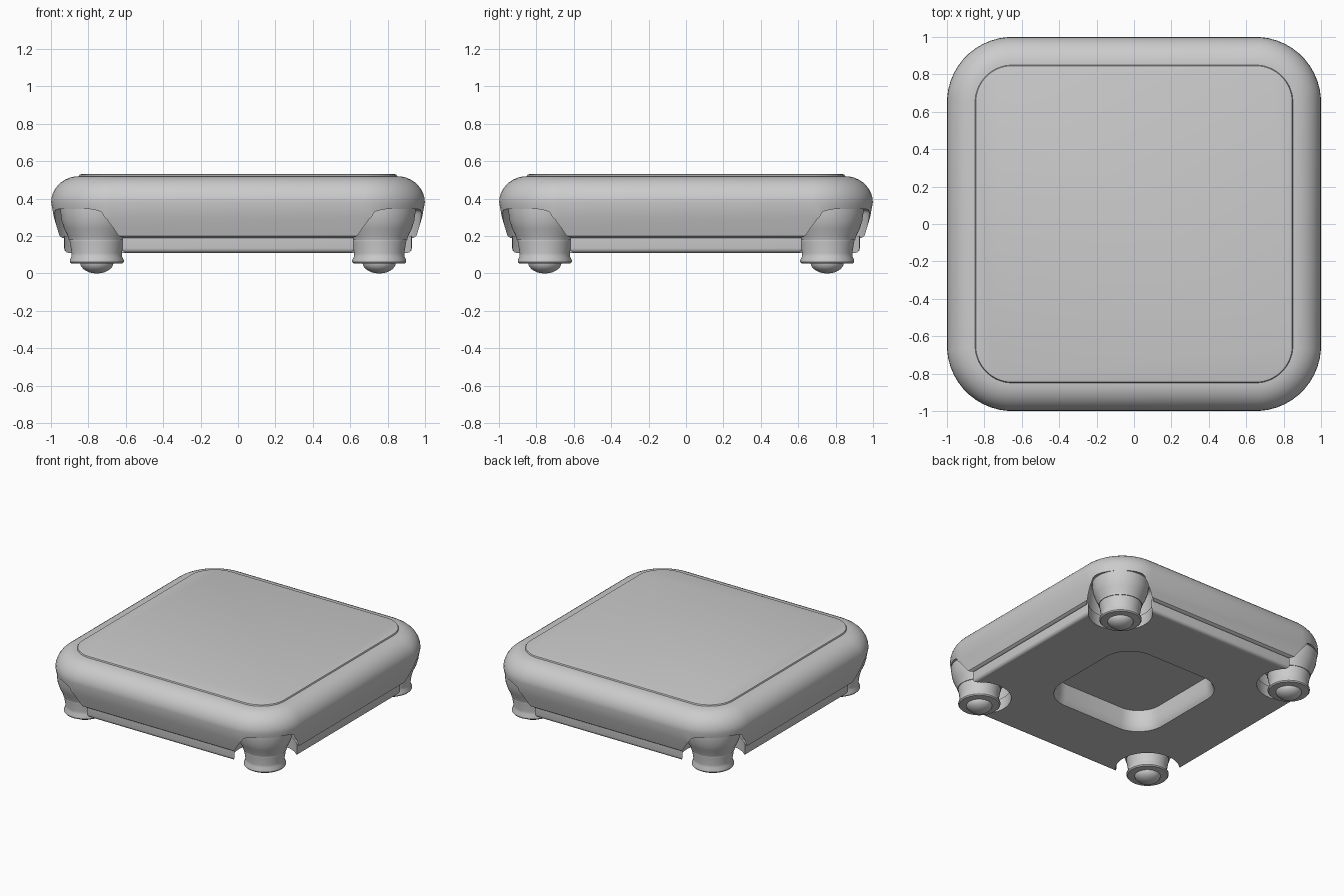
import bpy, bmesh, math
from mathutils import Vector

cube = bpy.data.objects.get("Cube")
if cube:
    bpy.data.objects.remove(cube, do_unlink=True)

# One grey plastic for the whole model
grey = bpy.data.materials.new("grey plastic")
grey.use_nodes = True
grey.diffuse_color = (0.6, 0.6, 0.6, 1)
grey.node_tree.nodes["Principled BSDF"].inputs["Base Color"].default_value = grey.diffuse_color

CORNERS = [(sx, sy) for sx in (-1, 1) for sy in (-1, 1)]
FOOT = 0.755


def loft(name, rings, at=(0, 0), steps=12):
    """Stack rounded squares given as (half width, corner radius, height), capped."""
    bm = bmesh.new()
    loops = []
    for half, radius, z in rings:
        loop = []
        for q in range(4):
            mid = math.pi / 4 + q * math.pi / 2
            inner = (half - radius) * math.sqrt(2)
            for i in range(steps):
                a = q * math.pi / 2 + (i + 0.5) / steps * math.pi / 2
                loop.append(bm.verts.new((
                    at[0] + inner * math.cos(mid) + radius * math.cos(a),
                    at[1] + inner * math.sin(mid) + radius * math.sin(a), z)))
        loops.append(loop)
    n = 4 * steps
    for low, high in zip(loops, loops[1:]):
        for i in range(n):
            j = (i + 1) % n
            bm.faces.new((low[i], low[j], high[j], high[i]))
    bm.faces.new(loops[0][::-1])
    bm.faces.new(loops[-1])
    bmesh.ops.recalc_face_normals(bm, faces=bm.faces)
    mesh = bpy.data.meshes.new(name)
    bm.to_mesh(mesh)
    bm.free()
    mesh.materials.append(grey)
    obj = bpy.data.objects.new(name, mesh)
    bpy.context.collection.objects.link(obj)
    return obj


def turned(name, profile, at):
    """Round part from (radius, height) pairs."""
    return loft(name, [(r, r, z) for r, z in profile], at, 10)


def select(obj):
    bpy.ops.object.select_all(action="DESELECT")
    obj.select_set(True)
    bpy.context.view_layer.objects.active = obj


def carve(obj, cutter):
    mod = obj.modifiers.new("carve", "BOOLEAN")
    mod.operation = "DIFFERENCE"
    mod.solver = "EXACT"
    mod.object = cutter
    select(obj)
    bpy.ops.object.modifier_apply(modifier=mod.name)
    bpy.data.objects.remove(cutter, do_unlink=True)


def arc(cx, cz, rx, rz, start, end, count=7):
    """Points (x, z) along an elliptical arc, in degrees."""
    angles = [math.radians(start + (end - start) * i / count) for i in range(count + 1)]
    return [(cx + rx * math.cos(a), cz + rz * math.sin(a)) for a in angles]


# Main shell with tapered skirt and rounded shoulder
side = [(0.94, 0.19), (0.955, 0.2), (0.985, 0.3)] + arc(0.85, 0.38, 0.15, 0.14, 0, 90, 9)
shell = loft("shell", [(h, h - 0.65, z) for h, z in side])

# Thin raised lid panel
loft("lid_panel", [(0.85, 0.2, 0.5), (0.85, 0.2, 0.522), (0.846, 0.196, 0.529), (0.835, 0.185, 0.532)])

# Base plate with softened lower edge
edge = arc(0.905, 0.135, 0.025, 0.025, -90, 0, 4)
base = loft("base_plate", [(h, h - 0.58, z) for h, z in edge + [(0.93, 0.2)]])

# Corner openings for the legs, in the shell and in the plate
for sx, sy in CORNERS:
    at = (sx * FOOT, sy * FOOT)
    hood = [(0.235, 0.1), (0.228, 0.31)] + arc(0.203, 0.32, 0.025, 0.025, 0, 90, 4)
    carve(shell, turned("hood_cutter", hood, at))
    carve(base, turned("plate_cutter", [(0.22, 0.0), (0.22, 0.3)], at))

# Central recess underneath
for part in (shell, base):
    carve(part, loft("recess_cutter", [(0.46, 0.22, 0.1), (0.445, 0.205, 0.125),
                                       (0.435, 0.195, 0.15), (0.425, 0.185, 0.26)]))

# Legs: tapered upper housing, flanged foot and domed pad
parts = [shell, base, bpy.data.objects["lid_panel"]]
for sx, sy in CORNERS:
    at = (sx * FOOT, sy * FOOT)
    tag = ("front" if sy < 0 else "back") + ("_left" if sx > 0 else "_right")
    parts.append(turned(tag + "_leg_housing", [
        (0.15, 0.18), (0.155, 0.2), (0.175, 0.24), (0.188, 0.28), (0.195, 0.33), (0.195, 0.36)], at))
    parts.append(turned(tag + "_foot", [
        (0.125, 0.052), (0.138, 0.054), (0.145, 0.062), (0.145, 0.072), (0.136, 0.09),
        (0.135, 0.11), (0.145, 0.17), (0.146, 0.185), (0.14, 0.195)], at))
    parts.append(turned(tag + "_pad", arc(0, 0.06, 0.09, 0.06, -88, 0, 7), at))

for obj in parts:
    select(obj)
    bpy.ops.object.shade_smooth_by_angle(angle=math.radians(35))
